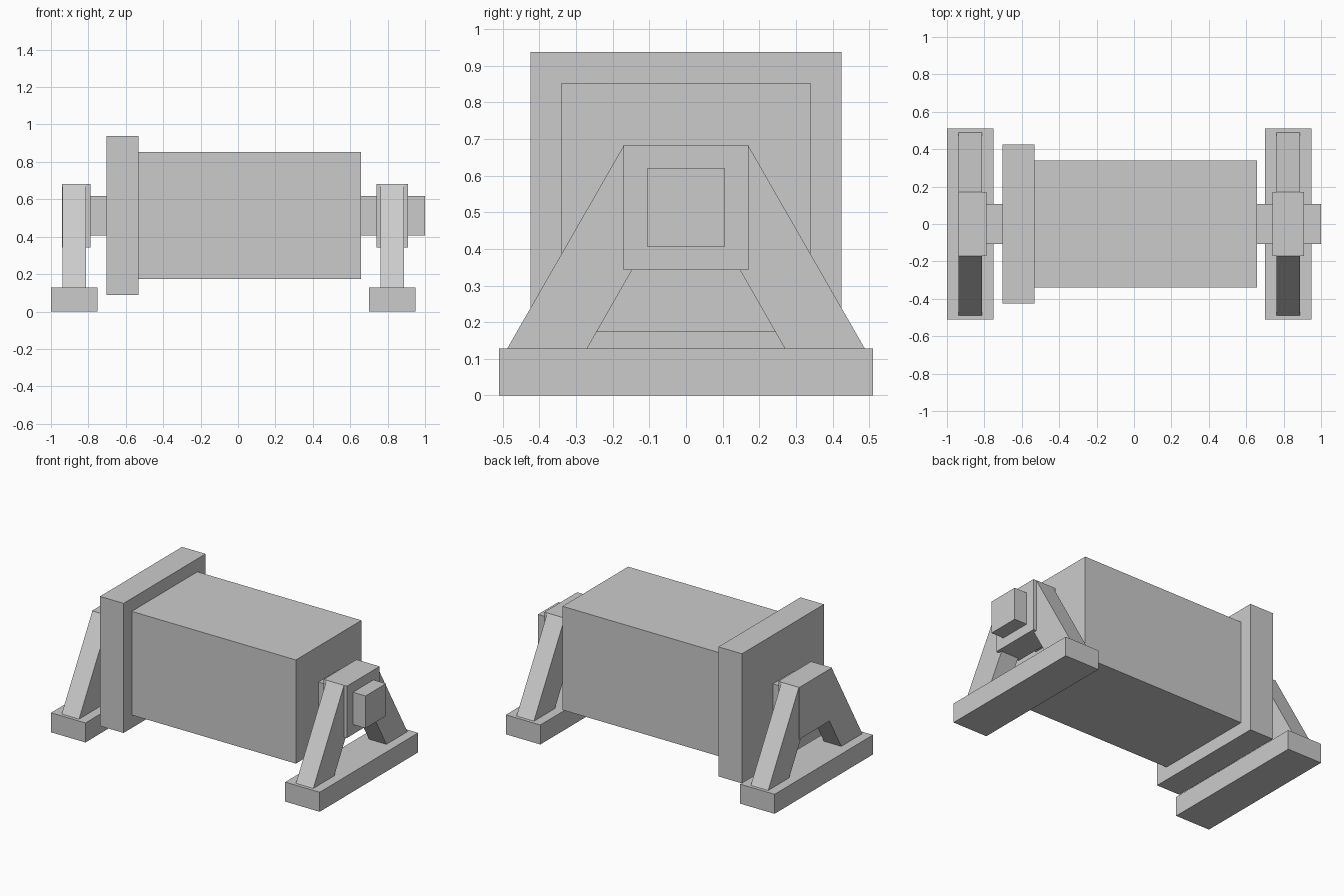
import bpy
import bmesh

cube = bpy.data.objects.get("Cube")
if cube:
    bpy.data.objects.remove(cube, do_unlink=True)

grey = bpy.data.materials.new("plain_grey")
grey.use_nodes = True
grey.diffuse_color = (0.6, 0.6, 0.6, 1)
grey.node_tree.nodes["Principled BSDF"].inputs["Base Color"].default_value = (0.6, 0.6, 0.6, 1)


def prism(name, profile, x0, x1):
    """Extrude a (y, z) outline along x."""
    bm = bmesh.new()
    face = bm.faces.new([bm.verts.new((x0, y, z)) for y, z in profile])
    extruded = bmesh.ops.extrude_face_region(bm, geom=[face])["geom"]
    verts = [v for v in extruded if isinstance(v, bmesh.types.BMVert)]
    bmesh.ops.translate(bm, verts=verts, vec=(x1 - x0, 0, 0))
    bmesh.ops.recalc_face_normals(bm, faces=bm.faces)
    mesh = bpy.data.meshes.new(name)
    bm.to_mesh(mesh)
    bm.free()
    mesh.materials.append(grey)
    obj = bpy.data.objects.new(name, mesh)
    bpy.context.collection.objects.link(obj)
    return obj


def block(name, x0, x1, half_y, z0, z1):
    return prism(name, [(-half_y, z0), (half_y, z0), (half_y, z1), (-half_y, z1)], x0, x1)


# Main body, end flange and the shafts reaching into the bearings
AXIS = 0.513
block("body", -0.533, 0.658, 0.34, AXIS - 0.34, AXIS + 0.34)
block("flange", -0.704, -0.533, 0.425, AXIS - 0.425, AXIS + 0.425)
block("right_shaft", -0.90, -0.704, 0.106, AXIS - 0.106, AXIS + 0.106)
block("left_shaft", 0.658, 1.0, 0.106, AXIS - 0.106, AXIS + 0.106)

# Two stands: foot, bearing block and a pair of sloping legs
BASE_TOP = 0.128
for side, x, hub in (("right", -0.875, (-0.941, -0.789)),
                     ("left", 0.825, (0.741, 0.909))):
    block(side + "_base", x - 0.125, x + 0.125, 0.51, 0, BASE_TOP)
    block(side + "_bearing", *hub, 0.17, AXIS - 0.17, AXIS + 0.17)
    for end, s in (("front", -1), ("back", 1)):
        outline = [(s * 0.488, BASE_TOP), (s * 0.27, BASE_TOP),
                   (s * 0.07, 0.477), (s * 0.17, 0.682)]
        prism(f"{side}_{end}_leg", outline, x - 0.063, x + 0.063)
